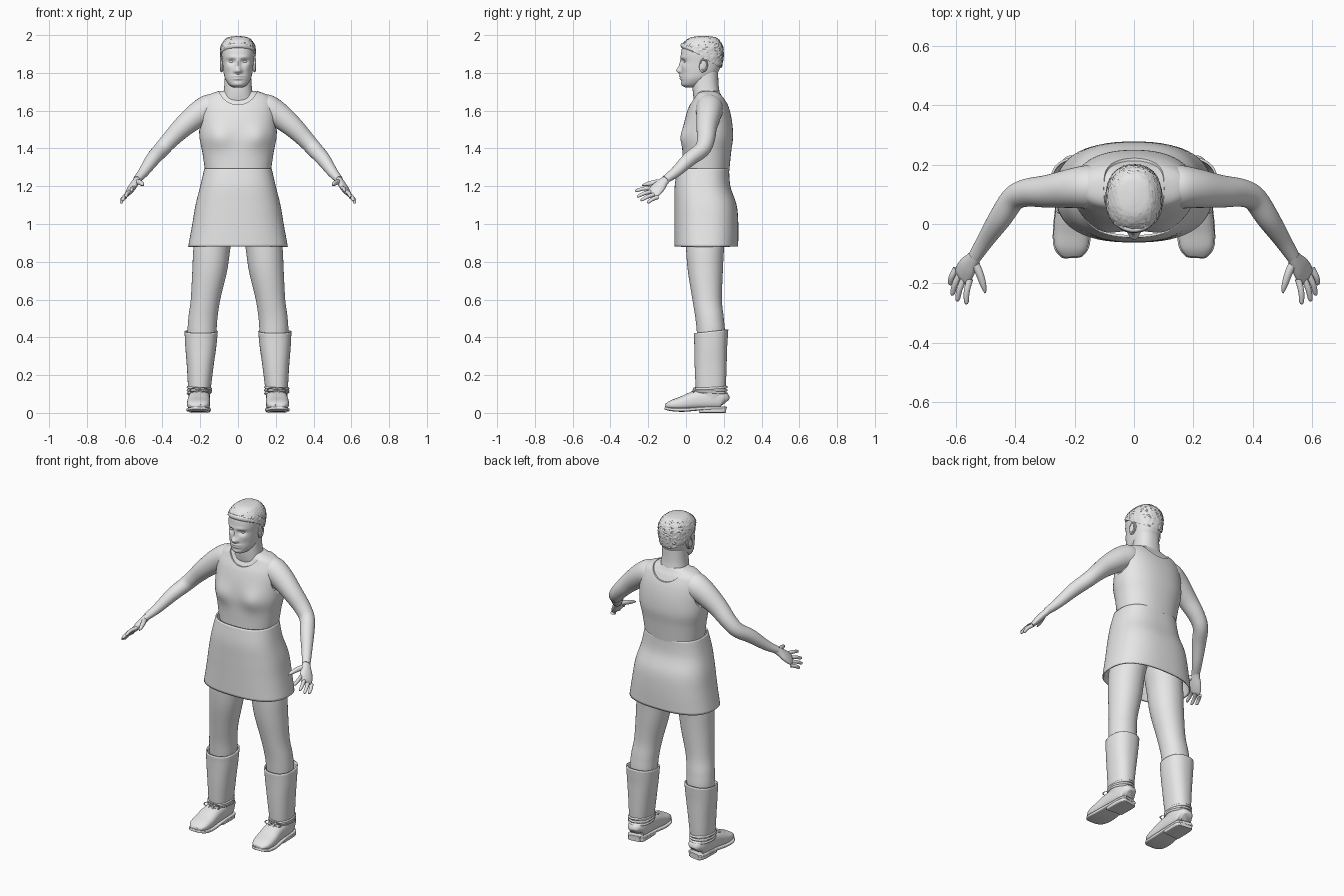
import bpy, bmesh, math, random
from mathutils import Vector

random.seed(4)
if "Cube" in bpy.data.objects:
    bpy.data.objects.remove(bpy.data.objects["Cube"])

grey = bpy.data.materials.new("light_grey")
grey.use_nodes = True
colour = (0.8, 0.8, 0.8, 1)
grey.diffuse_color = colour
grey.node_tree.nodes["Principled BSDF"].inputs["Base Color"].default_value = colour


def finish(obj, name, smooth=True):
    obj.name = obj.data.name = name
    obj.data.materials.clear()
    obj.data.materials.append(grey)
    bpy.ops.object.select_all(action="DESELECT")
    obj.select_set(True)
    bpy.context.view_layer.objects.active = obj
    if smooth:
        bpy.ops.object.shade_smooth_by_angle(angle=math.radians(45))
    return obj


def refine(rows, steps):
    """Catmull-Rom interpolation of rows of numbers."""
    rows = [Vector(r) for r in rows]
    out = []
    for i in range(len(rows) - 1):
        b, c = rows[i], rows[i + 1]
        a = rows[i - 1] if i else b
        d = rows[i + 2] if i + 2 < len(rows) else c
        for k in range(steps):
            t = k / steps
            out.append((b * 2 + (c - a) * t + (a * 2 - b * 5 + c * 4 - d) * t * t
                        + (b * 3 - a - c * 3 + d) * t ** 3) / 2)
    return out + [rows[-1]]


def bridge(name, rings, cap=True, bumps=(), jitter=0):
    """Join rings of points into one surface; bumps push the front out."""
    bm = bmesh.new()
    loops = []
    for ring in rings:
        mid = sum(ring, Vector((0, 0, 0))) / len(ring)
        loop = []
        for p in ring:
            p = p.copy()
            if p.y < mid.y:
                for bx, bz, sx, sz, amount in bumps:
                    fall = ((abs(p.x) - bx) / sx) ** 2 + ((p.z - bz) / sz) ** 2
                    p.y -= amount * math.exp(-fall / 2)
            p += (p - mid) * random.uniform(-jitter, jitter)
            loop.append(bm.verts.new(p))
        loops.append(loop)
    n = len(loops[0])
    for a, b in zip(loops, loops[1:]):
        for i in range(n):
            j = (i + 1) % n
            bm.faces.new((a[i], a[j], b[j], b[i]))
    if cap:
        bm.faces.new(loops[0])
        bm.faces.new(loops[-1])
    bmesh.ops.recalc_face_normals(bm, faces=bm.faces)
    mesh = bpy.data.meshes.new(name)
    bm.to_mesh(mesh)
    bm.free()
    obj = bpy.data.objects.new(name, mesh)
    bpy.context.collection.objects.link(obj)
    return finish(obj, name)


def oval(mid, u, v, n, power):
    def bend(w):
        return math.copysign(abs(w) ** (2 / power), w)
    turns = [math.tau * i / n for i in range(n)]
    return [mid + u * bend(math.cos(a)) + v * bend(math.sin(a)) for a in turns]


def stack(name, rows, side=1, grow=0, n=64, steps=6, power=2.3, **extra):
    """Horizontal slices: height, front, back, half width, centre x."""
    rings = []
    for z, front, back, half, cx in refine(rows, steps):
        mid = Vector((cx * side, (front + back) / 2, z))
        rings.append(oval(mid, Vector((half + grow, 0, 0)),
                          Vector((0, (back - front) / 2 + grow, 0)), n, power))
    return bridge(name, rings, **extra)


def sweep(name, rows, side=1, across=(1, 0, 0), n=24, steps=6, power=2):
    """Slices square to a path: x, y, z, half width, half thickness."""
    rows = refine(rows, steps)
    path = [Vector((r[0] * side, r[1], r[2])) for r in rows]
    across = Vector((across[0] * side, across[1], across[2]))
    rings = []
    for i, row in enumerate(rows):
        along = (path[min(i + 1, len(path) - 1)] - path[max(i - 1, 0)]).normalized()
        u = (across - along * across.dot(along)).normalized()
        rings.append(oval(path[i], u * row[3], along.cross(u) * row[4], n, power))
    return bridge(name, rings)


def ball(name, place, size):
    bpy.ops.mesh.primitive_uv_sphere_add(segments=40, ring_count=24, location=place)
    obj = bpy.context.object
    obj.scale = size
    return finish(obj, name)


def loop_cord(name, place, size, turn=(0, 0, 0), thick=0.08):
    bpy.ops.mesh.primitive_torus_add(major_radius=1, minor_radius=thick, major_segments=40,
                                     minor_segments=8, location=place, rotation=turn)
    obj = bpy.context.object
    obj.scale = size
    return finish(obj, name)


def shell(obj, thick):
    mod = obj.modifiers.new("thickness", "SOLIDIFY")
    mod.thickness, mod.offset = thick, -1


def cut(obj, cutter):
    cutter.hide_render = True
    mod = obj.modifiers.new("cut", "BOOLEAN")
    mod.operation, mod.solver, mod.object = "DIFFERENCE", "EXACT", cutter
    finish(obj, obj.name, False)
    bpy.ops.object.modifier_apply(modifier=mod.name)
    bpy.data.objects.remove(cutter)


# Torso and vest
torso = [(1.0, 0, .22, .16, 0), (1.15, -.02, .23, .165, 0), (1.28, -.01, .22, .165, 0),
         (1.38, -.01, .23, .18, 0), (1.46, -.01, .24, .195, 0), (1.54, 0, .235, .195, 0),
         (1.61, .02, .22, .19, 0), (1.66, .045, .2, .175, 0), (1.685, .055, .185, .145, 0),
         (1.705, .065, .175, .09, 0)]
bust = [(.105, 1.46, .045, .045, .02)]
stack("torso", torso, bumps=bust)
vest = stack("vest", torso[2:], grow=.009, steps=8, bumps=bust)
cut(vest, ball("neck_cutter", (0, .12, 1.74), (.108, .6, .11)))
for s in (1, -1):
    cut(vest, ball("armhole_cutter", (.27 * s, .12, 1.59), (.1, .15, .125)))
finish(vest, "vest")

# Skirt
skirt = stack("skirt", [(1.295, -.045, .228, .178, 0), (1.2, -.06, .235, .2, 0),
                        (1.1, -.062, .268, .225, 0), (1.0, -.062, .277, .242, 0),
                        (.88, -.062, .276, .264, 0)], cap=False, power=2.5)
shell(skirt, .008)

# Neck, head and face
stack("neck", [(1.62, .05, .18, .095, 0), (1.68, .038, .18, .08, 0),
               (1.74, .035, .172, .072, 0), (1.82, .04, .17, .068, 0)])
skull = [(1.722, 0, .05, .02, 0), (1.735, -.018, .08, .045, 0), (1.765, -.024, .125, .066, 0),
         (1.8, -.025, .168, .076, 0), (1.85, -.024, .186, .082, 0), (1.9, -.026, .192, .087, 0),
         (1.94, -.018, .188, .084, 0), (1.97, .004, .172, .068, 0), (1.988, .035, .15, .045, 0),
         (1.994, .07, .115, .012, 0)]
face = [(0, 1.812, .012, .012, .022), (.013, 1.808, .007, .007, .008),
        (0, 1.842, .009, .022, .012), (.034, 1.86, .015, .009, -.012),
        (.03, 1.882, .02, .007, .005), (0, 1.783, .02, .005, .01),
        (0, 1.769, .018, .005, .009), (0, 1.74, .02, .01, .006),
        (.05, 1.83, .014, .014, .005)]
stack("head", skull, n=128, steps=10, bumps=face)
for s, side in ((1, "left"), (-1, "right")):
    ball(side + "_eye", (.034 * s, .002, 1.86), (.015, .014, .009))
    ear = ball(side + "_ear", (.085 * s, .092, 1.84), (.009, .022, .038))
    ear.rotation_euler = (-.2, 0, .25 * s)
    loop_cord(side + "_ear_rim", (.091 * s, .094, 1.842), (.03, .018, .02), (0, math.pi / 2, 0), .2)

# Cropped hair above a slanted hairline, with a rolled front
hair = stack("hair", skull[2:], grow=.007, n=96, steps=9, jitter=.028)
bm = bmesh.new()
bm.from_mesh(hair.data)
bmesh.ops.bisect_plane(bm, geom=bm.verts[:] + bm.edges[:] + bm.faces[:], clear_inner=True,
                       plane_co=(0, 0, 1.935), plane_no=(0, .6, 1))
bm.to_mesh(hair.data)
bm.free()
roll = []
for i in range(9):
    a = math.pi * (i / 8 - .5)
    roll.append((.084 * math.sin(a), .075 - .095 * math.cos(a), 1.91 + .035 * math.cos(a),
                 .013, .009))
sweep("hair_roll", roll, across=(0, 0, 1))

knuckle_a, knuckle_b = Vector((.552, -.185, 1.19)), Vector((.598, -.15, 1.142))
fingers = {"index": (.565, -.27, 1.175), "middle": (.596, -.26, 1.145),
           "ring": (.613, -.24, 1.125), "little": (.62, -.205, 1.112)}

for s, side in ((1, "left"), (-1, "right")):
    # Arm, palm and fingers
    sweep(side + "_arm", [(.11, .125, 1.625, .06, .06), (.15, .125, 1.612, .072, .075),
                          (.21, .12, 1.58, .066, .068), (.29, .11, 1.515, .055, .056),
                          (.36, .105, 1.445, .047, .046), (.405, .085, 1.395, .042, .042),
                          (.45, .02, 1.345, .039, .038), (.5, -.055, 1.275, .029, .028),
                          (.535, -.11, 1.235, .023, .02)], s, (0, 1, .3), n=40)
    sweep(side + "_palm", [(.525, -.095, 1.245, .02, .018), (.542, -.12, 1.222, .027, .019),
                           (.56, -.145, 1.195, .037, .019), (.575, -.17, 1.17, .039, .015),
                           (.582, -.182, 1.16, .032, .008)], s, (.6, .45, -.6))
    for i, (label, tip) in enumerate(fingers.items()):
        base, tip = knuckle_a.lerp(knuckle_b, i / 3), Vector(tip)
        middle = base.lerp(tip, .5) + Vector((.004, 0, .004))
        sweep(f"{side}_{label}_finger", [(*base, .011, .011), (*middle, .01, .01),
              (*base.lerp(tip, .9), .008, .008), (*tip, .002, .002)], s, (.6, .45, -.6), 16)
    sweep(side + "_thumb", [(.54, -.12, 1.225, .014, .014), (.52, -.165, 1.22, .014, .013),
                            (.507, -.205, 1.212, .011, .01), (.5, -.232, 1.205, .003, .003)],
          s, (.6, .45, -.6), 16)

    # Leg
    stack(side + "_leg", [(1.12, .02, .21, .09, .095), (1.0, .0, .215, .1, .115),
                          (.88, 0, .202, .098, .137), (.75, .01, .195, .092, .15),
                          (.6, .034, .19, .078, .172), (.5, .05, .2, .077, .186),
                          (.4, .06, .205, .074, .192), (.2, .08, .18, .05, .2)], s, power=2.1)

    # Boot shaft with open top, shoe, sole and heel
    shaft = stack(side + "_boot_shaft", [(.432, .042, .224, .088, .195), (.35, .044, .218, .082, .197),
                                         (.25, .046, .215, .071, .2), (.13, .052, .21, .06, .204),
                                         (.07, .06, .2, .055, .204)], s, cap=False)
    shell(shaft, .008)
    for v in shaft.data.vertices:
        if v.co.z > .4:
            v.co.z += (v.co.y - .14) * .1
    sweep(side + "_shoe", [(.2, .206, .055, .025, .025), (.202, .19, .068, .048, .05),
                           (.204, .13, .072, .056, .056), (.206, .05, .066, .058, .05),
                           (.209, -.02, .05, .061, .038), (.211, -.075, .042, .056, .026),
                           (.212, -.105, .036, .036, .013), (.212, -.111, .035, .02, .006)],
          s, n=40, power=2.6)
    sweep(side + "_sole", [(.2, .208, .026, .028, .008), (.202, .19, .026, .052, .009),
                           (.204, .1, .024, .056, .009), (.208, -.01, .016, .064, .01),
                           (.211, -.075, .018, .06, .009), (.212, -.106, .024, .04, .008),
                           (.212, -.113, .026, .024, .006)], s, n=40, power=5)
    sweep(side + "_heel", [(.2, .206, .012, .034, .012), (.202, .185, .012, .052, .012),
                           (.204, .09, .012, .054, .012), (.204, .075, .012, .052, .012)],
          s, n=32, power=6)

    # Laces wound round the ankle and tied in a bow
    for i in range(3):
        loop_cord(f"{side}_lace_{i}", (.205 * s, .131, .107 + .013 * i), (.062, .083, .08),
                  (.05 * (i - 1), .06 * (i - 1), 0))
    for k in (1, -1):
        loop_cord(f"{side}_bow_loop_{k}", ((.205 + .026 * k) * s, .042, .122), (.026, .011, .03),
                  (1.2, .2 * k * s, 0), .15)
        sweep(f"{side}_lace_end_{k}", [(.205, .045, .12, .004, .004), (.205 + .02 * k, .025, .105, .004, .004),
                                       (.205 + .035 * k, .02, .085, .004, .004)], s, (0, 1, 0), 8)
